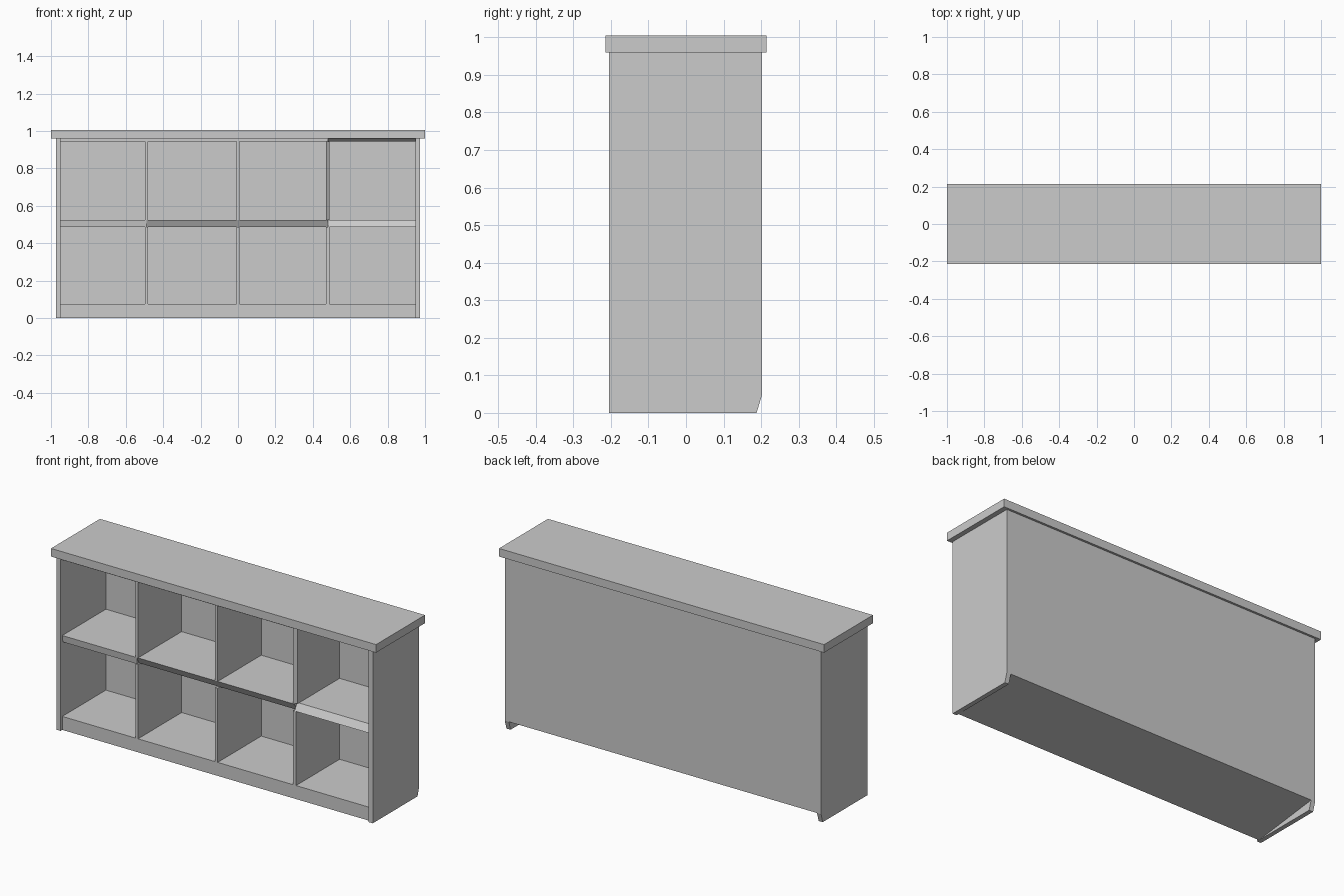
import bpy

cube = bpy.data.objects.get("Cube")
if cube:
    bpy.data.objects.remove(cube, do_unlink=True)

grey = bpy.data.materials.new("plain grey")
grey.use_nodes = True
colour = (0.6, 0.6, 0.6, 1)
grey.diffuse_color = colour
grey.node_tree.nodes["Principled BSDF"].inputs["Base Color"].default_value = colour


def prism(name, profile, start, end, axis):
    """Extrude a flat profile along x (profile is y, z) or z (profile is x, y)."""
    if axis == "x":
        verts = [(d, a, b) for d in (start, end) for a, b in profile]
    else:
        verts = [(a, b, d) for d in (start, end) for a, b in profile]
    n = len(profile)
    faces = [tuple(reversed(range(n))), tuple(range(n, 2 * n))]
    faces += [(i, (i + 1) % n, (i + 1) % n + n, i + n) for i in range(n)]
    mesh = bpy.data.meshes.new(name)
    mesh.from_pydata(verts, [], faces)
    mesh.materials.append(grey)
    obj = bpy.data.objects.new(name, mesh)
    bpy.context.collection.objects.link(obj)
    return obj


def board(name, x0, x1, z0, z1, front, back, low_cut=0, high_cut=0):
    """Board along x whose front edge can slope at its foot or its head."""
    profile = [(front + low_cut, z0), (back, z0), (back, z1), (front + high_cut, z1)]
    return prism(name, profile, x0, x1, "x")


INNER, OUTER = 0.948, 0.973
FRONT, BACK, BACK_INNER = -0.205, 0.203, 0.193
RECESS = FRONT + 0.015

# Overhanging top
board("top_board", -1, 1, 0.96, 1.005, -0.215, 0.215)

# Side panels with a clipped rear foot
side = [(FRONT, 0), (0.188, 0), (BACK, 0.05), (BACK, 0.96), (FRONT, 0.96)]
prism("right_side_panel", side, -OUTER, -INNER, "x")
prism("left_side_panel", side, INNER, OUTER, "x")

# Back panel, floor and wedge-shaped plinth
board("back_panel", -INNER, INNER, 0.05, 0.96, BACK_INNER, BACK)
board("floor_board", -INNER, INNER, 0.055, 0.075, RECESS, BACK_INNER)
prism("plinth", [(RECESS, 0), (BACK, 0.05), (BACK_INNER, 0.055), (RECESS, 0.055)],
      -INNER, INNER, "x")

# Middle shelf and top lining, one section per bay, with sloped front edges
stops = [-INNER, -0.49, 0, 0.48, INNER]
shelf_cuts = [(0.005, 0), (0.02, 0), (0.02, 0), (0, 0.025)]
for i, (low, high) in enumerate(shelf_cuts):
    x0, x1 = stops[i], stops[i + 1]
    board(f"shelf_{i + 1}", x0, x1, 0.487, 0.525, RECESS, BACK_INNER, low, high)
    board(f"top_lining_{i + 1}", x0, x1, 0.945, 0.96, RECESS, BACK_INNER,
          0.02 if i == 3 else 0)

# Upright dividers; the last upper one has a sloped front edge
for i, x in enumerate(stops[1:4]):
    half = 0.01 if i == 2 else 0.008
    for level, z0, z1 in (("lower", 0.075, 0.487), ("upper", 0.525, 0.945)):
        cut = 0.015 if i == 2 and level == "upper" else 0
        plan = [(x - half, RECESS), (x + half, RECESS + cut),
                (x + half, BACK_INNER), (x - half, BACK_INNER)]
        prism(f"{level}_divider_{i + 1}", plan, z0, z1, "z")
